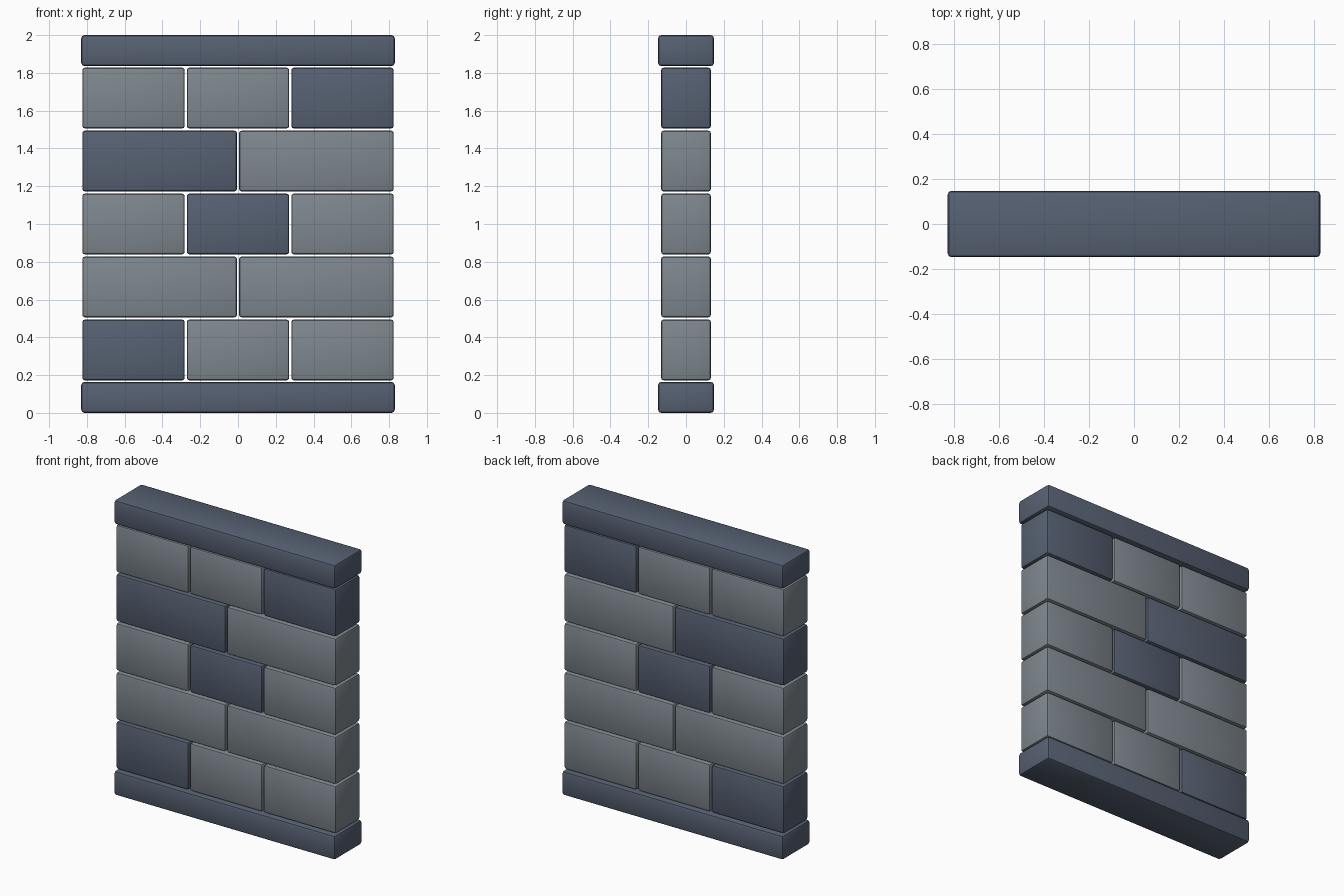
import bpy

if "Cube" in bpy.data.objects:
    bpy.data.objects.remove(bpy.data.objects["Cube"])

def material(name, rgb):
    m = bpy.data.materials.new(name)
    m.diffuse_color = (*rgb, 1)
    m.use_nodes = True
    m.node_tree.nodes["Principled BSDF"].inputs["Base Color"].default_value = m.diffuse_color
    return m

dark = material("dark_slate", (0.095, 0.12, 0.17))
grey = material("grey_stone", (0.21, 0.245, 0.275))

def block(name, centre, size, mat, bevel):
    bpy.ops.mesh.primitive_cube_add(size=1, location=centre)
    ob = bpy.context.object
    ob.name = name
    ob.scale = size
    bpy.ops.object.transform_apply(location=False, rotation=False, scale=True)
    mod = ob.modifiers.new("rounded_edges", 'BEVEL')
    mod.width = bevel
    mod.segments = 2
    bpy.ops.object.modifier_apply(modifier=mod.name)
    bpy.ops.object.shade_smooth_by_angle()
    ob.data.materials.append(mat)
    return ob

WIDTH, GAP, COURSE = 1.66, 0.011, 1 / 3
SLAB = 0.164

# Base and coping slabs
block("base_slab", (0, 0, SLAB / 2), (WIDTH, 0.296, SLAB), dark, 0.017)
block("coping_slab", (0, 0, 2 - SLAB / 2), (WIDTH, 0.296, SLAB), dark, 0.017)

# Brick courses from bottom to top: (bricks in course, index of dark brick)
courses = [(3, 0), (2, None), (3, 1), (2, 0), (3, 2)]
for row, (count, dark_index) in enumerate(courses):
    pitch = WIDTH / count
    z = COURSE * (row + 1)
    for i in range(count):
        x = -WIDTH / 2 + pitch * (i + 0.5)
        block(f"brick_course_{row + 1}_{i + 1}", (x, 0, z),
              (pitch - GAP, 0.264, COURSE - GAP),
              dark if i == dark_index else grey, 0.014)
